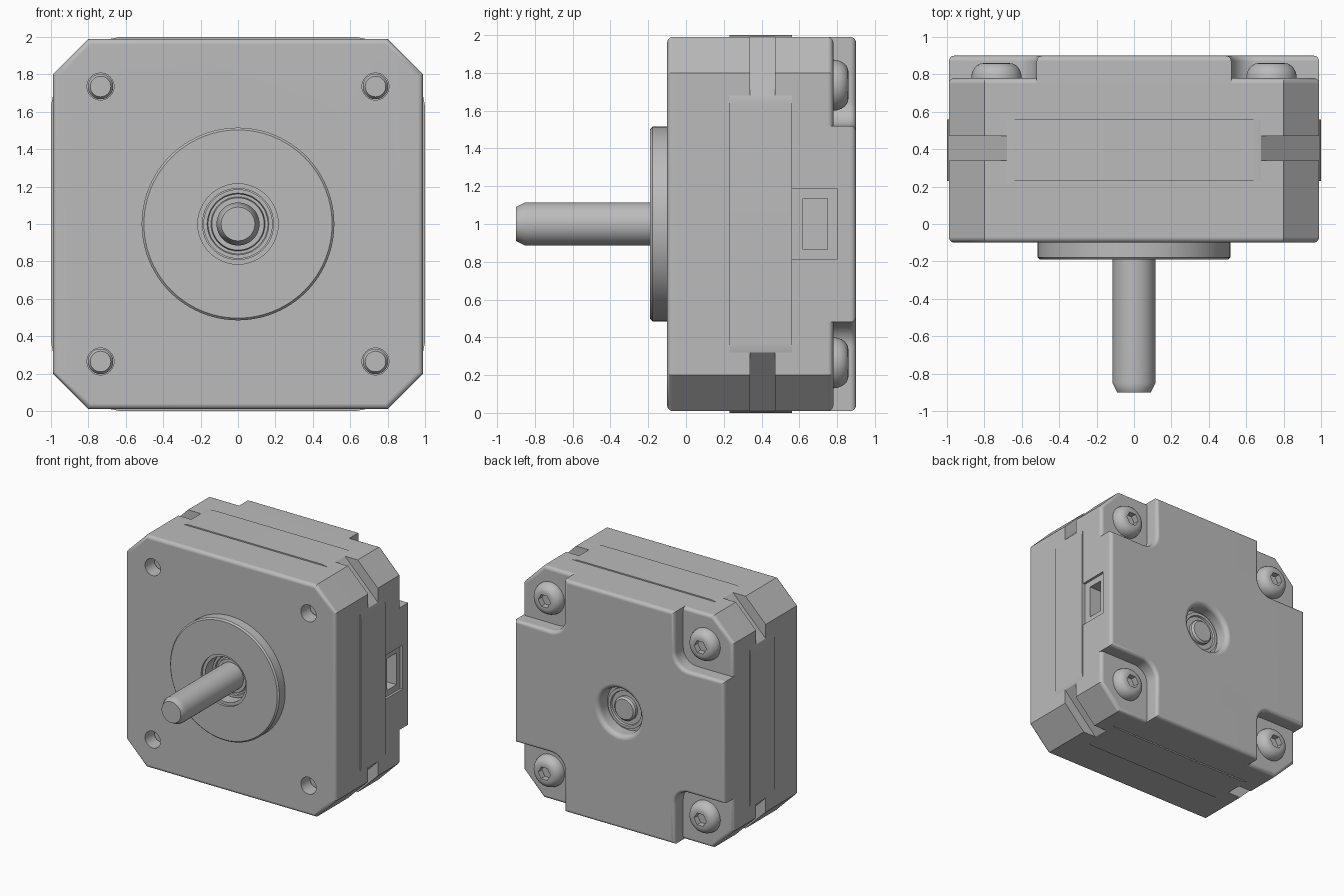
import bpy, bmesh, math
from mathutils import Vector

cube = bpy.data.objects.get("Cube")
if cube:
    bpy.data.objects.remove(cube)

grey = bpy.data.materials.new("metal_grey")
grey.use_nodes = True
GREY = (0.5, 0.5, 0.5, 1)
grey.diffuse_color = GREY
grey.node_tree.nodes["Principled BSDF"].inputs["Base Color"].default_value = GREY


def solid(name, rings, x=0, z=0):
    """Loft closed (x, z) outlines placed at successive y values, capped at both ends."""
    bm = bmesh.new()
    loops = [[bm.verts.new((px, y, pz)) for px, pz in pts] for y, pts in rings]
    n = len(loops[0])
    for a, b in zip(loops, loops[1:]):
        for i in range(n):
            j = (i + 1) % n
            bm.faces.new((a[i], a[j], b[j], b[i]))
    bm.faces.new(loops[0])
    bm.faces.new(loops[-1])
    bmesh.ops.recalc_face_normals(bm, faces=bm.faces)
    mesh = bpy.data.meshes.new(name)
    bm.to_mesh(mesh)
    bm.free()
    mesh.materials.append(grey)
    ob = bpy.data.objects.new(name, mesh)
    ob.location = (x, 0, 1 + z)
    bpy.context.collection.objects.link(ob)
    return ob


def circle(r, n=48):
    return [(r * math.cos(math.tau * i / n), r * math.sin(math.tau * i / n)) for i in range(n)]


def hexagon(apothem, n=48):
    side = math.tau / 6
    pts = []
    for i in range(n):
        a = math.tau * i / n
        r = apothem / math.cos(a % side - side / 2)
        pts.append((r * math.cos(a), r * math.sin(a)))
    return pts


def lathe(name, profile, x=0, z=0, n=48):
    return solid(name, [(y, circle(r, n)) for y, r in profile], x, z)


def quarter_turns(pts):
    """Repeat the points clockwise in all four quadrants."""
    out = []
    for _ in range(4):
        out += pts
        pts = [(z, -x) for x, z in pts]
    return out


def inset(pts, d):
    out = []
    for i, p in enumerate(pts):
        p, a, b = Vector(p), Vector(pts[i - 1]), Vector(pts[(i + 1) % len(pts)])
        d1, d2 = (p - a).normalized(), (b - p).normalized()
        n1, n2 = Vector((d1.y, -d1.x)), Vector((d2.y, -d2.x))
        out.append(tuple(p + (n1 + n2) * d / (1 + n1.dot(n2))))
    return out


def fillet(pts, y, r, sign, steps=5):
    """Rings of a rounded rim ending at y; sign is the direction to the body."""
    arc = [math.pi / 2 * i / steps for i in range(steps + 1)]
    return [(y + sign * r * (1 - math.sin(a)), inset(pts, r * (1 - math.cos(a)))) for a in arc]


def boolean(target, tool, operation="DIFFERENCE"):
    mod = target.modifiers.new("cut", "BOOLEAN")
    mod.object, mod.operation, mod.solver = tool, operation, "EXACT"
    bpy.context.view_layer.objects.active = target
    bpy.ops.object.modifier_apply(modifier=mod.name)
    bpy.data.objects.remove(tool)


W = 0.99        # half width of the housing
ARM = 0.52      # half width of the rear cover arms
CORNER = 0.735  # screw offset
corners = [(sx * CORNER, sz * CORNER) for sx in (-1, 1) for sz in (-1, 1)]

# Housing: chamfered square block, cross-shaped rear cover and front pilot disc
octagon = quarter_turns([(0.8, W), (W, 0.8)])
housing = solid("motor_housing", fillet(octagon, -0.1, 0.03, 1)[::-1] + fillet(octagon, 0.78, 0.03, -1))
R = 0.13
notch = [(ARM + R - R * math.cos(a), ARM + R - R * math.sin(a))
         for a in (math.pi / 2 * i / 8 for i in range(9))]
cross = quarter_turns([(ARM, W)] + notch + [(W, ARM)])
boolean(housing, solid("rear_cover", [(0.6, cross)] + fillet(cross, 0.9, 0.03, -1)), "UNION")
boolean(housing, lathe("pilot_disc", [(0, 0.515), (-0.178, 0.515), (-0.19, 0.503)], n=96), "UNION")

# Diagonal grooves across the four corner chamfers
groove = [(0.4, 1.27), (1.5, 1.5), (1.27, 0.4)]
for _ in range(4):
    boolean(housing, solid("groove_cutter", [(0.34, groove), (0.47, groove)]))
    groove = [(z, -x) for x, z in groove]

# Connector socket on the left side
for y0, y1, depth, h in ((0.56, 0.8, 0.97, 0.187), (0.62, 0.75, 0.82, 0.135)):
    box = [(depth, -h), (depth, h), (1.2, h), (1.2, -h)]
    boolean(housing, solid("socket_cutter", [(y0, box), (y1, box)]))

# Front and rear bearing recesses and front mounting holes
boolean(housing, lathe("front_recess", [(-0.3, 0.215), (-0.17, 0.215), (-0.17, 0.19), (-0.06, 0.19)]))
mouth = [(0.9 - 0.04 * math.sin(a), 0.235 - 0.04 * (1 - math.cos(a)))
         for a in (math.pi / 2 * i / 5 for i in range(6))]
mouth = [(0.9 - 0.04 * (1 - math.cos(a)), 0.235 - 0.04 * math.sin(a))
         for a in (math.pi / 2 * i / 5 for i in range(6))]
mouth = [(y, r) for y, r in mouth]
boolean(housing, lathe("rear_recess", [(1, 0.235)] + mouth + [(0.78, 0.195)]))
for x, z in corners:
    boolean(housing, lathe("hole_cutter", [(-0.2, 0.072), (0.06, 0.072)], x, z, 32))

# Raised side plates with ramped ends
plate = [(-0.68, 0.97), (-0.68, W), (-0.63, 1), (0.63, 1), (0.68, W), (0.68, 0.97)]
for side in ("top", "left", "bottom", "right"):
    solid(side + "_side_plate", [(0.23, plate), (0.56, plate)])
    plate = [(z, -x) for x, z in plate]

# Shaft and bearings
lathe("shaft", [(-0.9, 0.09), (-0.85, 0.115), (0.7, 0.115), (0.7, 0.1), (0.82, 0.1), (0.835, 0.085)])
lathe("front_bearing", [(-0.03, 0.185), (-0.075, 0.185), (-0.075, 0.165), (-0.065, 0.16),
                        (-0.065, 0.145), (-0.09, 0.14), (-0.09, 0.1)])
lathe("rear_bearing", [(0.75, 0.17), (0.81, 0.17), (0.81, 0.145), (0.795, 0.14), (0.795, 0.09)])

# Domed hex-socket screws at the rear, their tips showing in the front holes
for i, (x, z) in enumerate(corners):
    arc = [math.pi / 2 * k / 6 for k in range(7)]
    dome = [(0.78 + 0.08 * math.sin(a), circle(0.07 + 0.065 * math.cos(a))) for a in arc]
    socket = [(0.86, hexagon(0.05)), (0.81, hexagon(0.05))]
    solid(f"screw_head_{i + 1}", [(0.76, circle(0.135))] + dome + socket, x, z)
    lathe(f"screw_tip_{i + 1}", [(0.1, 0.068), (0.02, 0.068), (0, 0.055)], x, z, 32)

# Smooth curved surfaces, keep crisp edges and flat faces
for ob in list(bpy.context.collection.objects):
    if ob.type != "MESH" or grey.name not in ob.data.materials:
        continue
    bpy.ops.object.select_all(action="DESELECT")
    ob.select_set(True)
    bpy.context.view_layer.objects.active = ob
    bpy.ops.object.shade_smooth_by_angle(angle=math.radians(30))
    normals = ob.modifiers.new("flat_normals", "WEIGHTED_NORMAL")
    normals.keep_sharp = True
